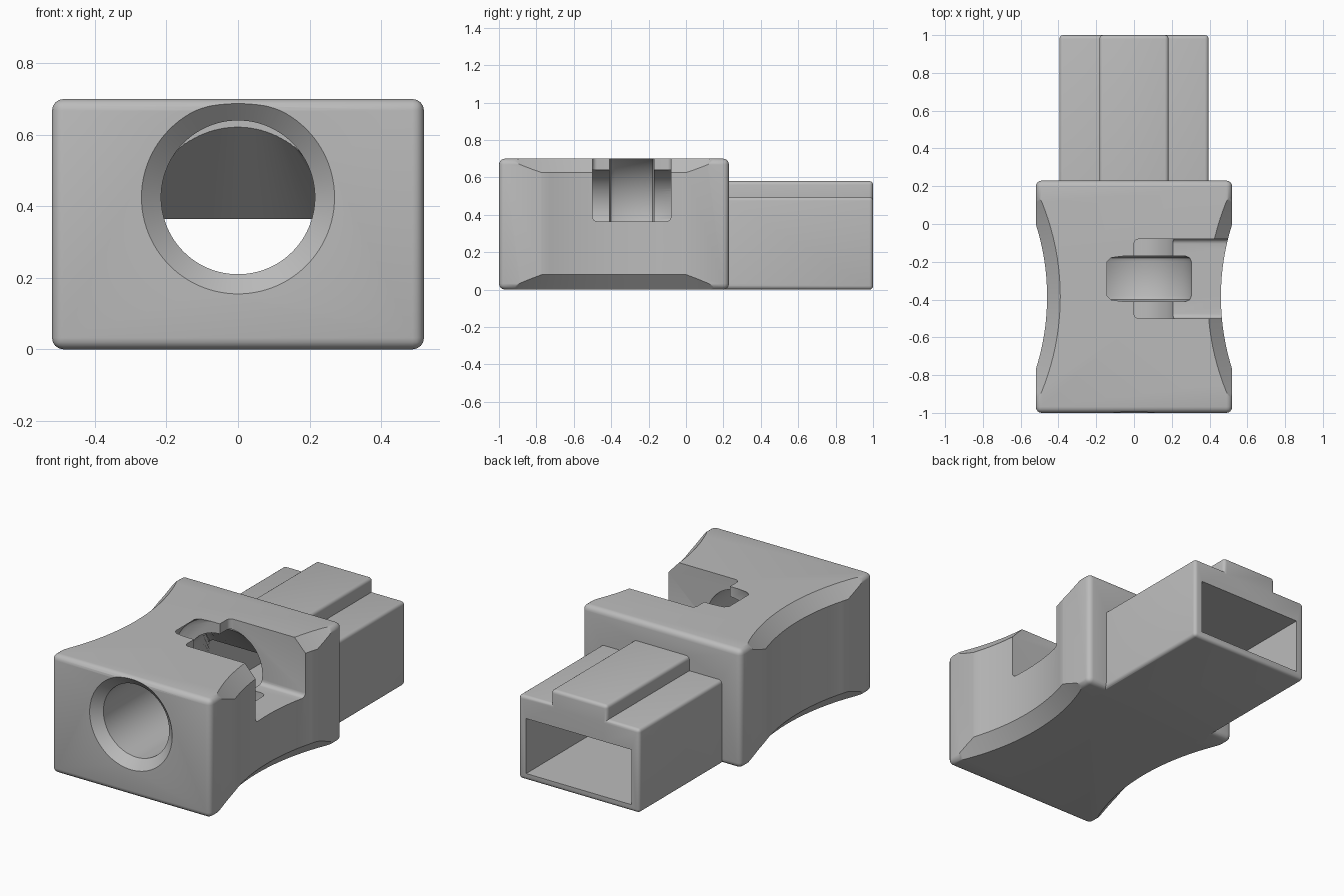
import bpy, bmesh, math
from mathutils import Matrix, Vector

cube = bpy.data.objects.get("Cube")
if cube:
    bpy.data.objects.remove(cube, do_unlink=True)

grey = bpy.data.materials.new("light_grey_plastic")
grey.use_nodes = True
colour = (0.5, 0.5, 0.5, 1)
grey.diffuse_color = colour
grey.node_tree.nodes["Principled BSDF"].inputs["Base Color"].default_value = colour


def finish(bm, name):
    bmesh.ops.recalc_face_normals(bm, faces=bm.faces)
    mesh = bpy.data.meshes.new(name)
    bm.to_mesh(mesh)
    bm.free()
    mesh.materials.append(grey)
    ob = bpy.data.objects.new(name, mesh)
    bpy.context.collection.objects.link(ob)
    return ob


def box(name, low, high, radius=0.0):
    """Box between two corners, with rounded edges."""
    low, high = Vector(low), Vector(high)
    bm = bmesh.new()
    bmesh.ops.create_cube(bm, size=1)
    for v in bm.verts:
        v.co = (low + high) / 2 + v.co * (high - low)
    if radius:
        bmesh.ops.bevel(bm, geom=bm.edges[:], offset=radius, segments=4,
                        profile=0.5, affect='EDGES')
    return finish(bm, name)


def loft(name, rings):
    """Closed solid through rings of equal point counts."""
    bm = bmesh.new()
    loops = [[bm.verts.new(p) for p in ring] for ring in rings]
    n = len(loops[0])
    for a, b in zip(loops, loops[1:]):
        for i in range(n):
            j = (i + 1) % n
            bm.faces.new((a[i], a[j], b[j], b[i]))
    bm.faces.new(loops[0])
    bm.faces.new(loops[-1])
    return finish(bm, name)


def turned(name, profile, matrix, n):
    """Solid of revolution from (radius, height) pairs about local z."""
    return loft(name, [[matrix @ Vector((r * math.cos(t), r * math.sin(t), h))
                        for t in (math.tau * i / n for i in range(n))]
                       for r, h in profile])


def combine(target, other, operation):
    mod = target.modifiers.new("join", 'BOOLEAN')
    mod.operation = operation
    mod.solver = 'EXACT'
    mod.object = other
    bpy.context.view_layer.objects.active = target
    bpy.ops.object.modifier_apply(modifier=mod.name)
    bpy.data.objects.remove(other, do_unlink=True)


# Main block with its pinched, flared grip on both sides
body = box("connector_housing", (-0.52, -1, 0), (0.52, 0.23, 0.7), 0.032)
grip = [(1.345, -0.011), (1.265, 0.08), (1.265, 0.625), (1.345, 0.711)]
for side in (-1, 1):
    place = Matrix.Translation((side * 1.725, -0.385, 0))
    combine(body, turned("grip_cutter", grip, place, 160), 'DIFFERENCE')

# Rear plug and its keying ridge
combine(body, box("plug", (-0.395, 0.05, 0), (0.395, 1, 0.495), 0.02), 'UNION')
combine(body, box("ridge", (-0.183, 0.1, 0.3), (0.183, 1, 0.58), 0.02), 'UNION')

# Round bore with a countersunk mouth and a wide collar groove
axis_z = 0.425
along_y = Matrix.Translation((0, 0, axis_z)) @ Matrix.Rotation(-math.pi / 2, 4, 'X')
bore = [(0.281, -1.01), (0.215, -0.95), (0.215, -0.06)]
combine(body, turned("bore_cutter", bore, along_y, 96), 'DIFFERENCE')
groove = [(0.28, -0.41), (0.301, -0.401), (0.31, -0.38),
          (0.31, -0.2), (0.301, -0.179), (0.28, -0.17)]
combine(body, turned("groove_cutter", groove, along_y, 96), 'DIFFERENCE')

# Side slot open to the top and the left grip
combine(body, box("slot_cutter", (0, -0.5, 0.365), (0.8, -0.08, 1), 0.025), 'DIFFERENCE')

# Passage blending from the round bore to the rectangular socket
half_w, low, high = 0.345, 0.04, 0.365
mid = (low + high) / 2
circle, rect = [], []
for i in range(96):
    t = math.tau * (i + 0.5) / 96
    c, s = math.cos(t), math.sin(t)
    k = 1 / max(abs(c), abs(s))
    circle.append((0.214 * c, -0.08, axis_z + 0.214 * s))
    rect.append((half_w * c * k, 0.23, mid + (high - low) / 2 * s * k))
combine(body, loft("passage_cutter", [circle, rect]), 'DIFFERENCE')
combine(body, box("socket_cutter", (-half_w, 0.22, low), (half_w, 1.1, high)), 'DIFFERENCE')

# Smooth curved faces, keep real edges crisp
bpy.ops.object.select_all(action='DESELECT')
body.select_set(True)
bpy.context.view_layer.objects.active = body
bpy.ops.object.shade_smooth_by_angle(angle=math.radians(28))
